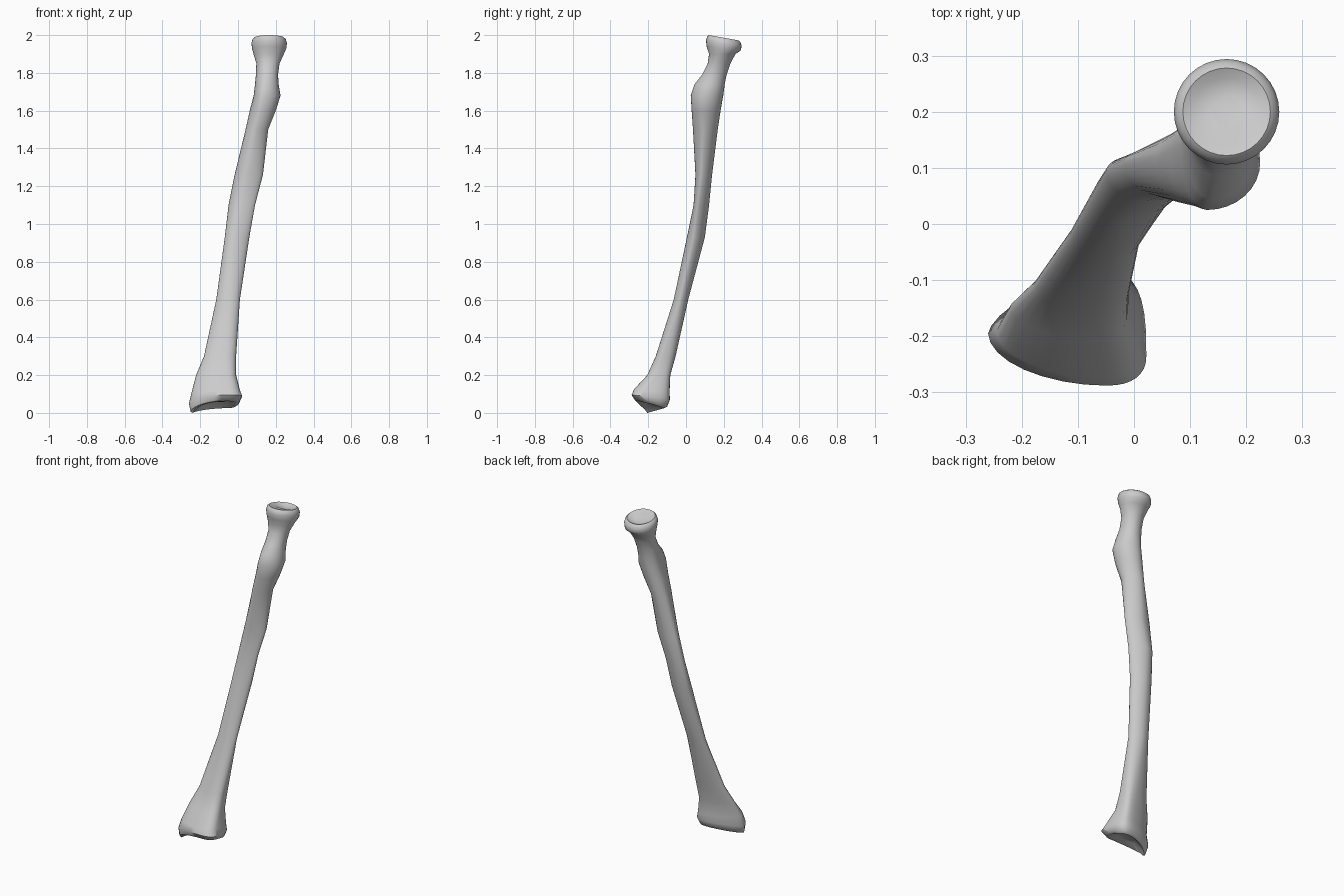
import bpy, bmesh, math

if "Cube" in bpy.data.objects:
    bpy.data.objects.remove(bpy.data.objects["Cube"])

Q = 8  # segments per quarter ring
ROUND = (1, 1, 1, 1)
SHAFT = (1, 1.15, 1.15, 1.1)     # keen ridge on the right side
FLARE = (1.05, 0.85, 0.7, 1.3)   # boxy lower end


def ring(heights, left, front, right, back, shape):
    """Closed ring of four quarter arcs through its extreme points.
    heights = z at (left, front, right, back)."""
    ends = [(left, heights[0]), (front, heights[1]), (right, heights[2]), (back, heights[3])]
    pts = []
    for q in range(4):
        a, b = ends[q], ends[(q + 1) % 4]
        side, fb = (a, b) if q % 2 == 0 else (b, a)
        for i in range(Q):
            t = i / Q * math.pi / 2
            if q % 2:
                t = math.pi / 2 - t
            c = max(math.cos(t), 0) ** shape[q]
            s = max(math.sin(t), 0) ** shape[q]
            (sx, sy), sz = side
            (fx, fy), fz = fb
            pts.append((fx + (sx - fx) * c, sy + (fy - sy) * s, sz + (fz - sz) * s))
    return pts


def disc(z, r, tilt=0.014, x=0.165, y=0.2):
    return ring((z, z + tilt, z, z - tilt), (x - r, y), (x, y - r), (x + r, y), (x, y + r), ROUND)


# radial head, dished on top
rings = [disc(1.972, 0.03), disc(1.978, 0.06), disc(1.986, 0.078), disc(1.978, 0.088),
         disc(1.958, 0.094), disc(1.93, 0.091, 0.01)]

# neck, tuberosity and shaft: z, left xy, front xy, right xy, back xy
shaft = [
    (1.90, .082, .19, .16, .122, .243, .19, .16, .262),
    (1.85, .097, .18, .155, .115, .22, .17, .16, .235),
    (1.79, .095, .16, .15, .085, .212, .15, .155, .215),
    (1.74, .09, .15, .14, .045, .215, .13, .15, .205),
    (1.68, .083, .14, .13, .025, .225, .11, .14, .197),
    (1.60, .062, .13, .12, .03, .20, .10, .12, .183),
    (1.50, .04, .12, .09, .037, .16, .095, .09, .168),
    (1.26, -.018, .11, .05, .05, .132, .08, .05, .138),
    (1.10, -.05, .095, .02, .04, .09, .06, .0, .122),
    (0.93, -.07, .06, -.02, .005, .06, .04, -.01, .10),
    (0.60, -.115, -.02, -.04, -.065, .01, -.03, -.06, .012),
    (0.30, -.18, -.11, -.07, -.16, -.01, -.12, -.06, -.055),
    (0.20, -.222, -.15, -.06, -.205, -.01, -.15, -.06, -.083),
]
for z, *p in shaft:
    shape = ROUND if z > 1.55 else SHAFT if z > 0.5 else FLARE
    rings.append(ring((z,) * 4, p[0:2], p[2:4], p[4:6], p[6:8], shape))

# flared wrist end with the pointed process on the left
rings.append(ring((.11, .125, .12, .11), (-.245, -.19), (-.05, -.275), (.01, -.21), (-.05, -.087), FLARE))
rings.append(ring((.05, .095, .09, .07), (-.26, -.195), (-.05, -.288), (.022, -.235), (-.05, -.085), FLARE))
rings.append(ring((.005, .066, .055, .033), (-.25, -.205), (-.05, -.27), (.005, -.2), (-.06, -.1), FLARE))
rings.append(ring((.0, .062, .048, .025), (-.238, -.205), (-.06, -.25), (-.008, -.19), (-.07, -.115), FLARE))
rings.append(ring((.055, .068, .06, .055), (-.18, -.2), (-.08, -.225), (-.04, -.19), (-.09, -.15), FLARE))

# skin the rings into one closed bone
bm = bmesh.new()
loops = [[bm.verts.new(p) for p in r] for r in rings]
n = 4 * Q
for a, b in zip(loops, loops[1:]):
    for i in range(n):
        j = (i + 1) % n
        bm.faces.new((a[i], b[i], b[j], a[j]))
bm.faces.new(loops[0])
bm.faces.new(loops[-1][::-1])
bmesh.ops.recalc_face_normals(bm, faces=bm.faces)
mesh = bpy.data.meshes.new("forearm_bone")
bm.to_mesh(mesh)
bm.free()
bone = bpy.data.objects.new("forearm_bone", mesh)
bpy.context.collection.objects.link(bone)
bpy.context.view_layer.objects.active = bone
bone.select_set(True)
bpy.ops.object.shade_smooth_by_angle(angle=math.radians(50))
